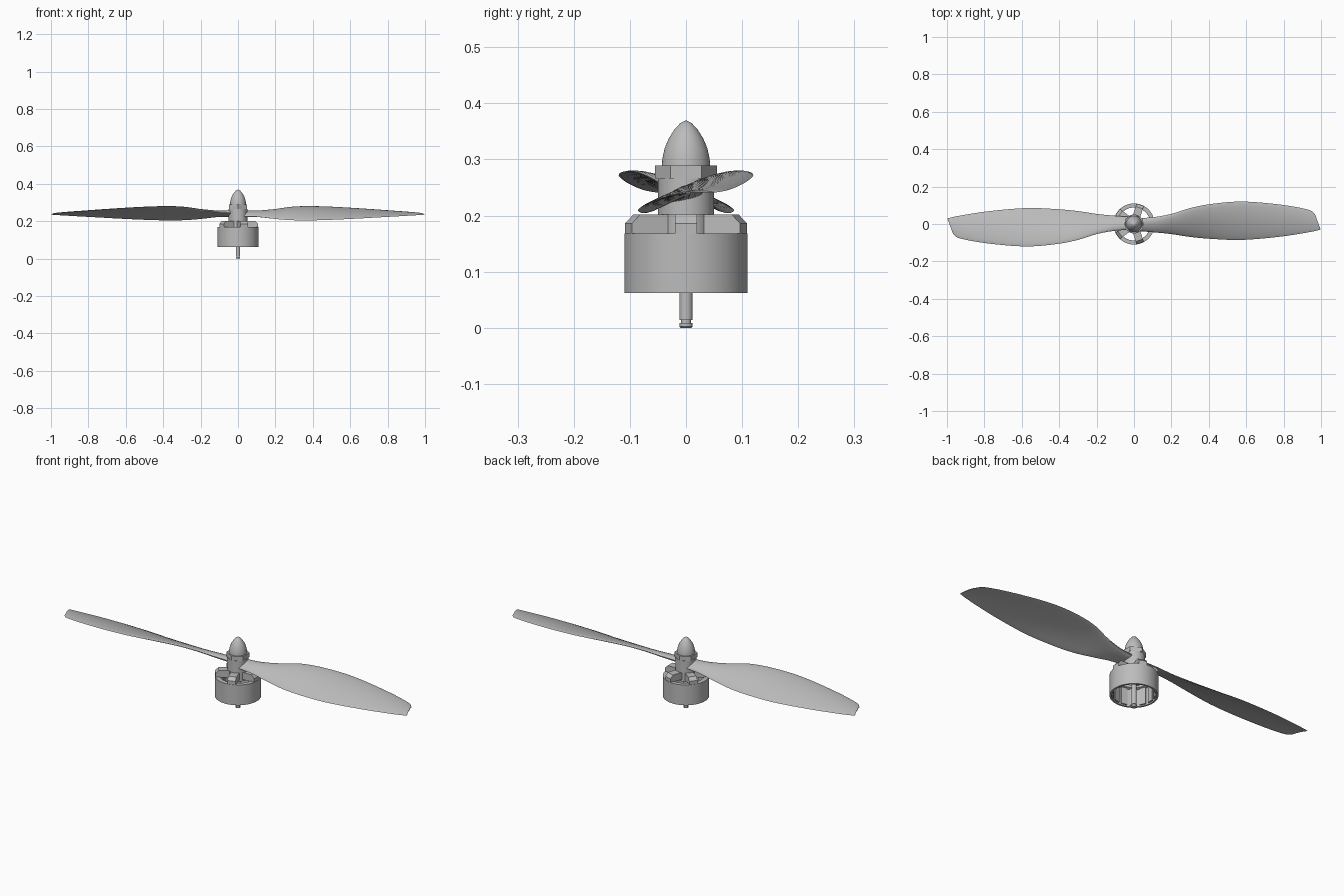
import bpy, bmesh
from math import sin, cos, pi, tau
from mathutils import Matrix, Vector

cube = bpy.data.objects.get("Cube")
if cube:
    bpy.data.objects.remove(cube)

grey = bpy.data.materials.new("light grey")
grey.use_nodes = True
grey.diffuse_color = (0.5, 0.5, 0.5, 1)
grey.node_tree.nodes["Principled BSDF"].inputs["Base Color"].default_value = (0.5, 0.5, 0.5, 1)


def finish(name, bm, smooth=True):
    bmesh.ops.recalc_face_normals(bm, faces=bm.faces)
    mesh = bpy.data.meshes.new(name)
    bm.to_mesh(mesh)
    bm.free()
    mesh.materials.append(grey)
    obj = bpy.data.objects.new(name, mesh)
    bpy.context.collection.objects.link(obj)
    if smooth:
        bpy.ops.object.select_all(action='DESELECT')
        obj.select_set(True)
        bpy.context.view_layer.objects.active = obj
        bpy.ops.object.shade_smooth_by_angle(angle=0.6)
    return obj


def lathe(name, profile, sides=64, closed=False, smooth=True, turn=0):
    """Spin (radius, z) points around the z axis."""
    bm = bmesh.new()
    points = [bm.verts.new((r * cos(turn), r * sin(turn), z)) for r, z in profile]
    pairs = list(zip(points, points[1:]))
    if closed:
        pairs.append((points[-1], points[0]))
    edges = [bm.edges.new(p) for p in pairs]
    bmesh.ops.spin(bm, geom=points + edges, axis=(0, 0, 1), cent=(0, 0, 0),
                   angle=tau, steps=sides, use_duplicate=False)
    bmesh.ops.remove_doubles(bm, verts=bm.verts, dist=0.0002)
    return finish(name, bm, smooth)


def radial_prisms(name, profile, width, count, turn=0):
    """Extrude a (radius, z) outline sideways and repeat it around z."""
    bm = bmesh.new()
    for i in range(count):
        spin = Matrix.Rotation(turn + i * tau / count, 3, 'Z')
        sides = [[bm.verts.new(spin @ Vector((r, y, z))) for r, z in profile]
                 for y in (-width / 2, width / 2)]
        bm.faces.new(sides[0])
        bm.faces.new(sides[1][::-1])
        for j in range(len(profile)):
            k = (j + 1) % len(profile)
            bm.faces.new((sides[0][j], sides[0][k], sides[1][k], sides[1][j]))
    return finish(name, bm, False)


# Motor bell: open cylinder, magnets inside, spoked crown
lathe("motor_bell", [(0.11, 0.062), (0.11, 0.168), (0.088, 0.168), (0.088, 0.155),
                     (0.101, 0.15), (0.101, 0.062)], closed=True)
radial_prisms("magnets", [(0.094, 0.068), (0.102, 0.068), (0.102, 0.152), (0.094, 0.152)],
              0.03, 14)
radial_prisms("bell_spokes", [(0.03, 0.165), (0.108, 0.165), (0.108, 0.186),
                              (0.092, 0.202), (0.03, 0.202)], 0.04, 5)
lathe("bell_boss", [(0, 0.155), (0.045, 0.155), (0.045, 0.204), (0, 0.204)])

# Shaft with a retaining groove near its foot
lathe("shaft", [(0, 0), (0.01, 0), (0.012, 0.002), (0.012, 0.009), (0.009, 0.009),
                (0.009, 0.014), (0.012, 0.014), (0.012, 0.29), (0, 0.29)], 32)

# Propeller hub, hexagonal nut and pointed spinner
lathe("propeller_hub", [(0, 0.202), (0.05, 0.202), (0.05, 0.266), (0, 0.266)])
lathe("hex_nut", [(0, 0.266), (0.055, 0.266), (0.055, 0.289), (0, 0.289)],
      6, smooth=False, turn=pi / 2)
lathe("spinner", [(0, 0.289), (0.043, 0.289), (0.042, 0.302), (0.038, 0.32), (0.031, 0.337),
                  (0.021, 0.353), (0.01, 0.365), (0, 0.37)])

# Blade stations: leading edge x y z, trailing edge x y z, thickness
STATIONS = [
    (0.0, 0.03, 0.246, 0.0, -0.036, 0.226, 0.03),
    (0.1, 0.036, 0.25, 0.1, -0.044, 0.224, 0.024),
    (0.2, 0.054, 0.263, 0.2, -0.054, 0.212, 0.018),
    (0.3, 0.085, 0.277, 0.3, -0.069, 0.205, 0.015),
    (0.42, 0.108, 0.279, 0.42, -0.08, 0.205, 0.013),
    (0.58, 0.12, 0.272, 0.58, -0.085, 0.211, 0.011),
    (0.78, 0.104, 0.258, 0.78, -0.068, 0.222, 0.008),
    (0.93, 0.077, 0.246, 0.94, -0.043, 0.231, 0.005),
    (0.968, 0.052, 0.241, 0.998, -0.03, 0.235, 0.003),
]


def smooth_stations(rows, steps=5):
    result = []
    for i in range(len(rows) - 1):
        quad = [rows[max(0, min(len(rows) - 1, i + k))] for k in (-1, 0, 1, 2)]
        for s in range(steps):
            t = s / steps
            result.append([b + 0.5 * t * (c - a + t * (2 * a - 5 * b + 4 * c - d
                           + t * (3 * (b - c) + d - a))) for a, b, c, d in zip(*quad)])
    return result + [rows[-1]]


def blade(name, turn):
    bm = bmesh.new()
    rings = []
    half = 10
    for row in smooth_stations(STATIONS):
        lead, trail, thick = Vector(row[:3]), Vector(row[3:6]), row[6]
        chord = trail - lead
        normal = Vector((0, -chord.z, chord.y)).normalized()
        normal *= 1 if normal.z > 0 else -1
        ring = []
        for j in range(2 * half):
            a = pi * j / half
            u = (1 - cos(a)) / 2
            bend = 0.05 * chord.length * 4 * u * (1 - u)
            offset = bend + thick / 2 * sin(a) * (1.15 - 0.5 * u)
            ring.append(bm.verts.new(lead + chord * u + normal * offset))
        rings.append(ring)
    for a, b in zip(rings, rings[1:]):
        for j in range(2 * half):
            k = (j + 1) % (2 * half)
            bm.faces.new((a[j], a[k], b[k], b[j]))
    bm.faces.new(rings[0])
    bm.faces.new(rings[-1])
    bm.transform(Matrix.Rotation(turn, 4, 'Z'))
    return finish(name, bm)


blade("left_blade", 0)
blade("right_blade", pi)
